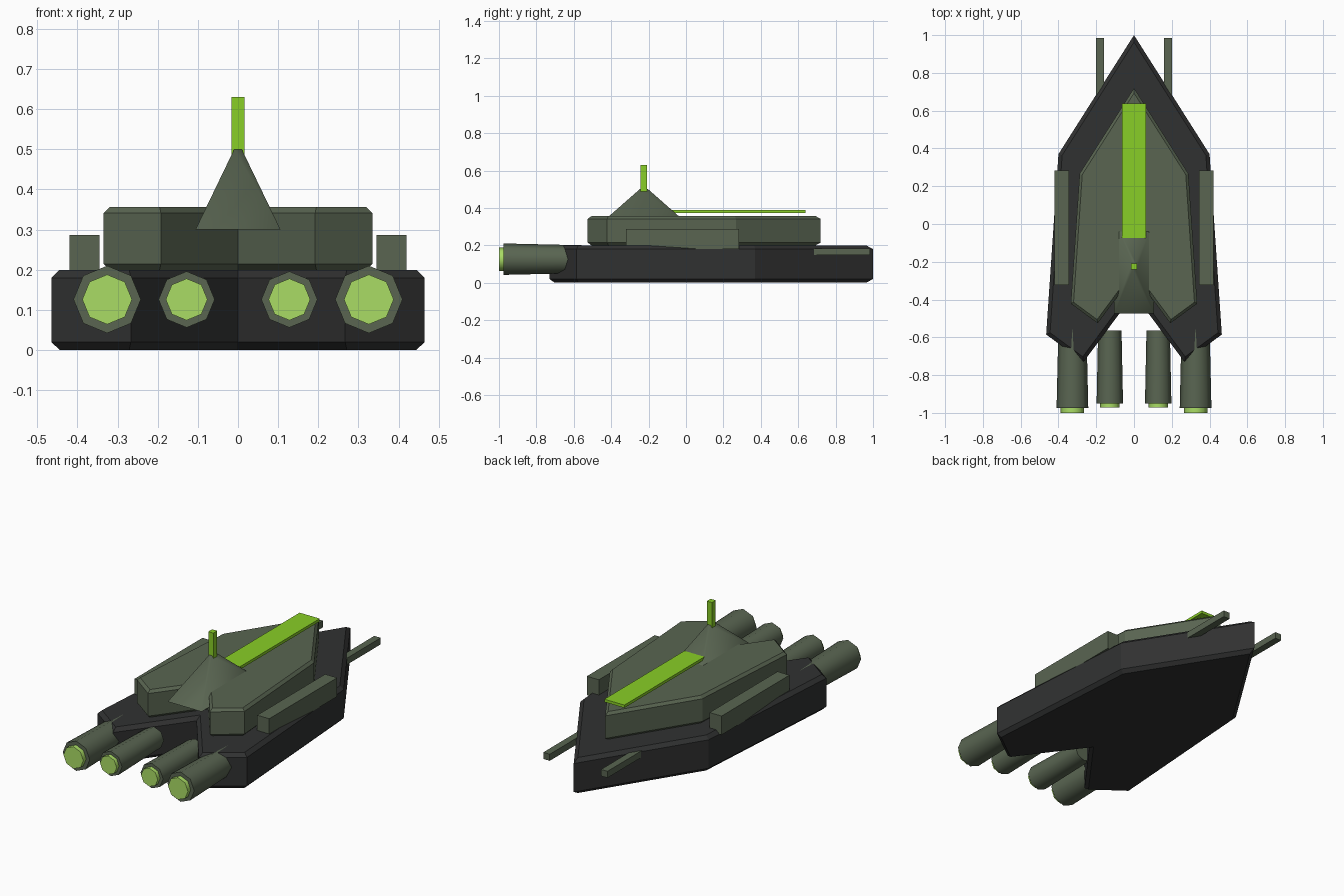
import bpy, bmesh
from math import pi, radians, sqrt
from mathutils import Matrix

if "Cube" in bpy.data.objects:
    bpy.data.objects.remove(bpy.data.objects["Cube"])


def material(name, rgb):
    m = bpy.data.materials.new(name)
    m.diffuse_color = (*rgb, 1)
    m.use_nodes = True
    m.node_tree.nodes["Principled BSDF"].inputs["Base Color"].default_value = m.diffuse_color
    return m


DARK = material("dark_armour", (0.03, 0.031, 0.031))
OLIVE = material("olive_armour", (0.1, 0.13, 0.083))
GREEN = material("bright_green", (0.25, 0.62, 0.02))
GLOW = material("engine_glow", (0.4, 0.72, 0.13))


def finish(name, bm, mat, smooth=None):
    bmesh.ops.recalc_face_normals(bm, faces=bm.faces)
    mesh = bpy.data.meshes.new(name)
    bm.to_mesh(mesh)
    bm.free()
    mesh.materials.append(mat)
    obj = bpy.data.objects.new(name, mesh)
    bpy.context.collection.objects.link(obj)
    if smooth:
        bpy.ops.object.select_all(action='DESELECT')
        obj.select_set(True)
        bpy.context.view_layer.objects.active = obj
        bpy.ops.object.shade_smooth_by_angle(angle=radians(smooth))
    return obj


def box(name, lo, hi, mat):
    bm = bmesh.new()
    bmesh.ops.create_cube(bm, size=1)
    for v in bm.verts:
        v.co = [(a + b) / 2 + c * (b - a) for a, b, c in zip(lo, hi, v.co)]
    return finish(name, bm, mat)


def slab(name, outline, z0, z1, bevel, mat):
    """Extruded outline with chamfered top and bottom rims."""
    bm = bmesh.new()
    base = bm.faces.new([bm.verts.new((x, y, z0)) for x, y in outline])
    ext = bmesh.ops.extrude_face_region(bm, geom=[base], use_keep_orig=True)
    for v in ext["geom"]:
        if isinstance(v, bmesh.types.BMVert):
            v.co.z = z1
    bmesh.ops.recalc_face_normals(bm, faces=bm.faces)
    rims = [e for e in bm.edges if abs(e.verts[0].co.z - e.verts[1].co.z) < 1e-5]
    bmesh.ops.bevel(bm, geom=rims, offset=bevel, segments=1, affect='EDGES')
    return finish(name, bm, mat)


def tube(name, x, z, y0, y1, r0, r1, mat):
    """Octagonal tube along y, radius r0 at y0 and r1 at y1, corners on the axes."""
    bm = bmesh.new()
    bmesh.ops.create_cone(bm, cap_ends=True, segments=8, radius1=r1, radius2=r0,
                          depth=y1 - y0,
                          matrix=Matrix.Translation((x, (y0 + y1) / 2, z))
                          @ Matrix.Rotation(pi / 2, 4, 'X'))
    return finish(name, bm, mat, 50)


# Arrow-shaped hull and the smaller deck on top of it
half = [(0.4, 0.37), (0.465, -0.585), (0.267, -0.73)]
outline = ([(0, 1)] + half + [(0, -0.37)] + [(-x, y) for x, y in reversed(half)])
slab("hull", outline, 0, 0.2, 0.02, DARK)
slab("upper_deck", [(x * 0.72, y * 0.72) for x, y in outline], 0.2, 0.356, 0.0144, OLIVE)

# Four-sided tower with its mast
bm = bmesh.new()
bmesh.ops.create_cone(bm, cap_ends=True, segments=4, radius1=sqrt(2),
                      radius2=0.09 * sqrt(2), depth=0.2,
                      matrix=Matrix.Rotation(pi / 4, 4, 'Z'))
bmesh.ops.scale(bm, vec=(0.106, 0.25, 1), verts=bm.verts)
bmesh.ops.translate(bm, vec=(0, -0.225, 0.4), verts=bm.verts)
finish("tower", bm, OLIVE, 100)
box("mast", (-0.016, -0.242, 0.47), (0.016, -0.208, 0.63), GREEN)

# Long stripe plate on the deck
box("deck_stripe", (-0.0625, -0.1, 0.372), (0.0625, 0.638, 0.388), GREEN)

# Paired parts: side pods, nose barrels and engines
for side, s in (("left", -1), ("right", 1)):
    def pair(a, b):
        return sorted((s * a, s * b))
    x0, x1 = pair(0.345, 0.42)
    box(f"{side}_side_pod", (x0, -0.322, 0.18), (x1, 0.283, 0.286), OLIVE)
    x0, x1 = pair(0.16, 0.2)
    box(f"{side}_nose_barrel", (x0, 0.6, 0.147), (x1, 0.985, 0.184), OLIVE)
    tube(f"{side}_outer_engine", s * 0.326, 0.126, -0.975, -0.5, 0.084, 0.073, OLIVE)
    tube(f"{side}_outer_engine_glow", s * 0.326, 0.126, -1.0, -0.96, 0.062, 0.062, GLOW)
    tube(f"{side}_inner_engine", s * 0.128, 0.126, -0.95, -0.565, 0.07, 0.062, OLIVE)
    tube(f"{side}_inner_engine_glow", s * 0.128, 0.126, -0.972, -0.94, 0.052, 0.052, GLOW)
